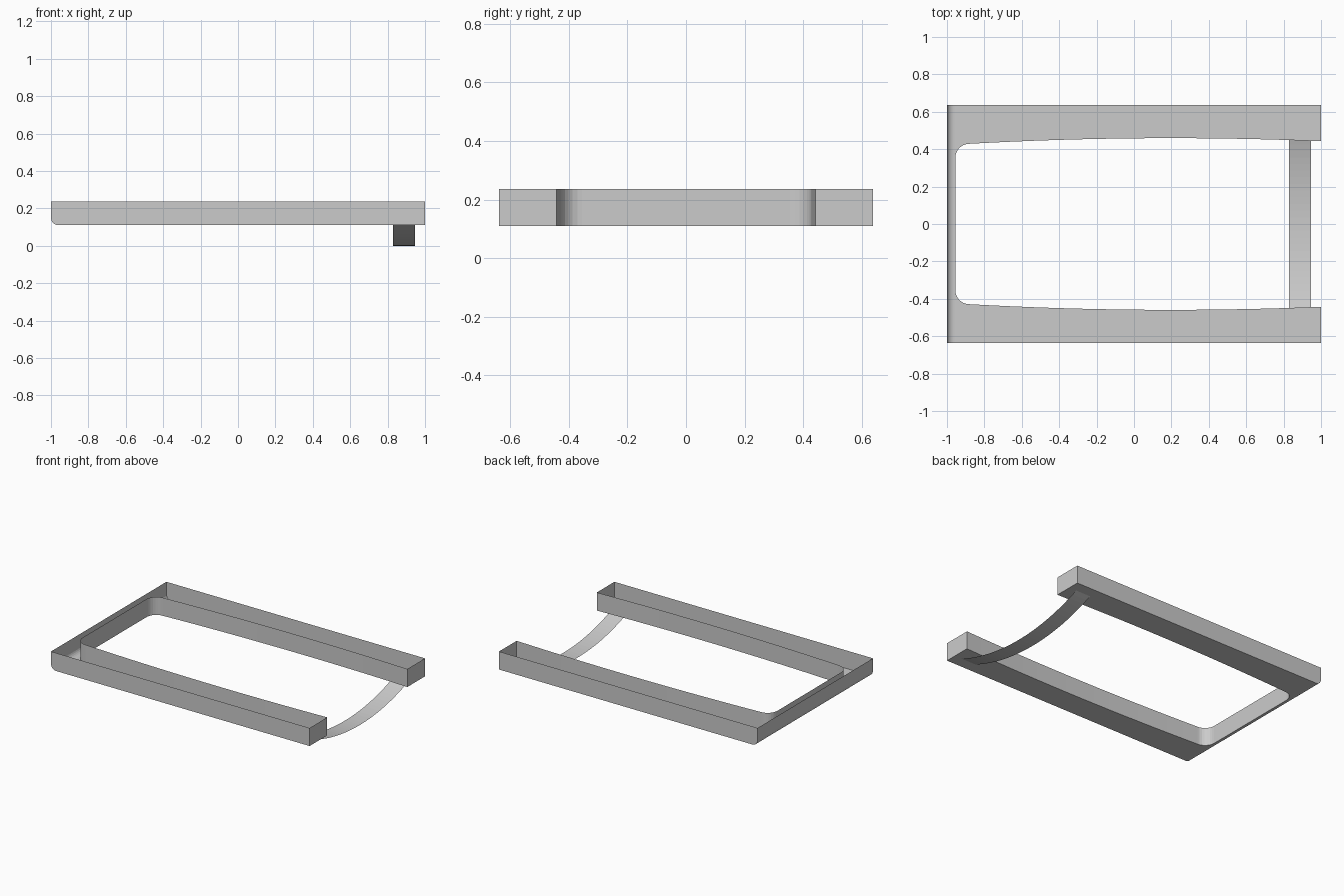
import bpy, bmesh, math

if "Cube" in bpy.data.objects:
    bpy.data.objects.remove(bpy.data.objects["Cube"])

Z0, Z1, HALF_Y = 0.11, 0.236, 0.6375


def make_object(name, bm):
    mesh = bpy.data.meshes.new(name)
    bm.to_mesh(mesh)
    bm.free()
    obj = bpy.data.objects.new(name, mesh)
    bpy.context.collection.objects.link(obj)
    return obj


def inner_y(x):
    return 0.459 - 0.0165 * ((x - 0.2) / 0.8) ** 2


# Inner outline of the +y half: bowed side, then rounded corner at the closed end
r, inner_x = 0.075, -0.955
cx = inner_x + r
half = [(x, inner_y(x)) for x in [1 - i * (1 - cx) / 16 for i in range(17)]]
cy = half[-1][1] - r
half += [(cx - r * math.sin(a), cy + r * math.cos(a))
         for a in [math.pi / 2 * i / 7 for i in range(1, 8)]]
inner = half + [(x, -y) for x, y in reversed(half)]
outline = inner + [(1, -HALF_Y), (-1, -HALF_Y), (-1, HALF_Y), (1, HALF_Y)]

# Open-topped U-shaped channel with a rounded lower edge at the closed end
bm = bmesh.new()
base = bm.faces.new([bm.verts.new((x, y, Z0)) for x, y in outline])
ext = bmesh.ops.extrude_face_region(bm, geom=[base], use_keep_orig=True)
top_verts = [g for g in ext["geom"] if isinstance(g, bmesh.types.BMVert)]
for v in top_verts:
    v.co.z = Z1
bmesh.ops.recalc_face_normals(bm, faces=bm.faces)
edge = [e for e in bm.edges
        if all(v.co.x < -0.99 and v.co.z < Z0 + 0.001 for v in e.verts)]
bmesh.ops.bevel(bm, geom=edge, offset=0.04, segments=6, profile=0.5,
                affect='EDGES')
lid = [f for f in bm.faces if all(v.co.z > Z1 - 0.001 for v in f.verts)]
bmesh.ops.delete(bm, geom=lid, context='FACES_ONLY')
make_object("channel_frame", bm)

# Thin sagging strap joining the undersides of the two arms
bm = bmesh.new()
chord, sag, n = 0.56, 0.11, 32
radius = (chord ** 2 + sag ** 2) / (2 * sag)
sweep = math.asin(chord / radius)
rows = []
for i in range(n + 1):
    a = sweep * (2 * i / n - 1)
    y, z = radius * math.sin(a), radius * (1 - math.cos(a))
    rows.append([bm.verts.new((x, y, z)) for x in (0.83, 0.945)])
for p, q in zip(rows, rows[1:]):
    bm.faces.new((p[0], p[1], q[1], q[0]))
make_object("cross_strap", bm)
